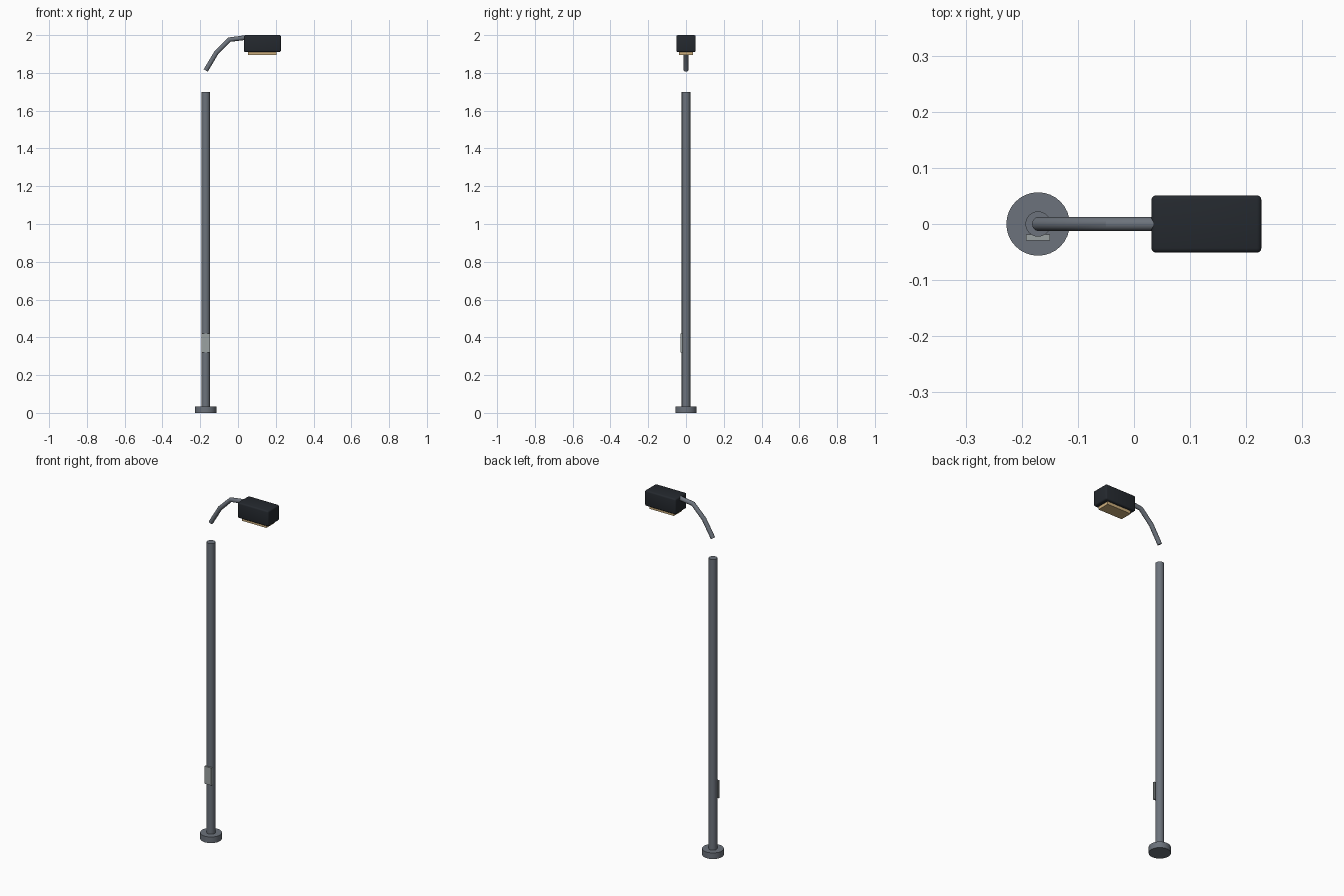
import bpy
import math

if "Cube" in bpy.data.objects:
    bpy.data.objects.remove(bpy.data.objects["Cube"])

POLE_X = -0.171


def material(name, color):
    m = bpy.data.materials.new(name)
    m.diffuse_color = (*color, 1)
    m.use_nodes = True
    m.node_tree.nodes["Principled BSDF"].inputs["Base Color"].default_value = m.diffuse_color
    return m


STEEL = material("steel", (0.15, 0.17, 0.20))
DARK = material("dark_housing", (0.018, 0.022, 0.028))
PLATE = material("plate_grey", (0.33, 0.36, 0.36))
WARM = material("warm_lens", (0.60, 0.42, 0.20))


def finish(name, mat, smooth=True):
    ob = bpy.context.object
    ob.name = name
    ob.data.materials.clear()
    ob.data.materials.append(mat)
    if smooth:
        bpy.ops.object.shade_smooth_by_angle(angle=math.radians(35))
    return ob


def cylinder(name, r, z0, z1, mat, sides):
    bpy.ops.mesh.primitive_cylinder_add(vertices=sides, radius=r, depth=z1 - z0,
                                        location=(POLE_X, 0, (z0 + z1) / 2))
    return finish(name, mat)


def box(name, lo, hi, mat, bevel=0):
    bpy.ops.mesh.primitive_cube_add(size=1, location=[(a + b) / 2 for a, b in zip(lo, hi)])
    ob = bpy.context.object
    ob.scale = [b - a for a, b in zip(lo, hi)]
    bpy.ops.object.transform_apply(location=False, rotation=False, scale=True)
    if bevel:
        mod = ob.modifiers.new("rounded_edges", 'BEVEL')
        mod.width = bevel
        mod.segments = 3
        bpy.ops.object.modifier_apply(modifier=mod.name)
    return finish(name, mat, bevel > 0)


# base flange and pole
cylinder("base_flange", 0.0565, 0, 0.035, STEEL, 32)
cylinder("pole", 0.0225, 0.03, 1.70, STEEL, 24)

# access door on the front of the pole
box("access_door", (POLE_X - 0.0215, -0.029, 0.32), (POLE_X + 0.0215, -0.019, 0.42), PLATE)

# bent arm, swept along a short path
path = [(POLE_X, 1.813), (-0.114, 1.908), (-0.045, 1.976), (0.04, 1.987)]
curve = bpy.data.curves.new("arm", 'CURVE')
curve.dimensions = '3D'
curve.bevel_depth = 0.0125
curve.bevel_resolution = 4
curve.use_fill_caps = True
spline = curve.splines.new('POLY')
spline.points.add(len(path) - 1)
for p, (x, z) in zip(spline.points, path):
    p.co = (x, 0, z, 1)
arm = bpy.data.objects.new("arm", curve)
bpy.context.collection.objects.link(arm)
bpy.ops.object.select_all(action='DESELECT')
arm.select_set(True)
bpy.context.view_layer.objects.active = arm
bpy.ops.object.convert(target='MESH')
finish("arm", STEEL)

# lamp head and the lens below it
box("lamp_head", (0.031, -0.051, 1.911), (0.227, 0.051, 2.0), DARK, 0.008)
box("lamp_lens", (0.052, -0.036, 1.894), (0.205, 0.036, 1.915), WARM)
